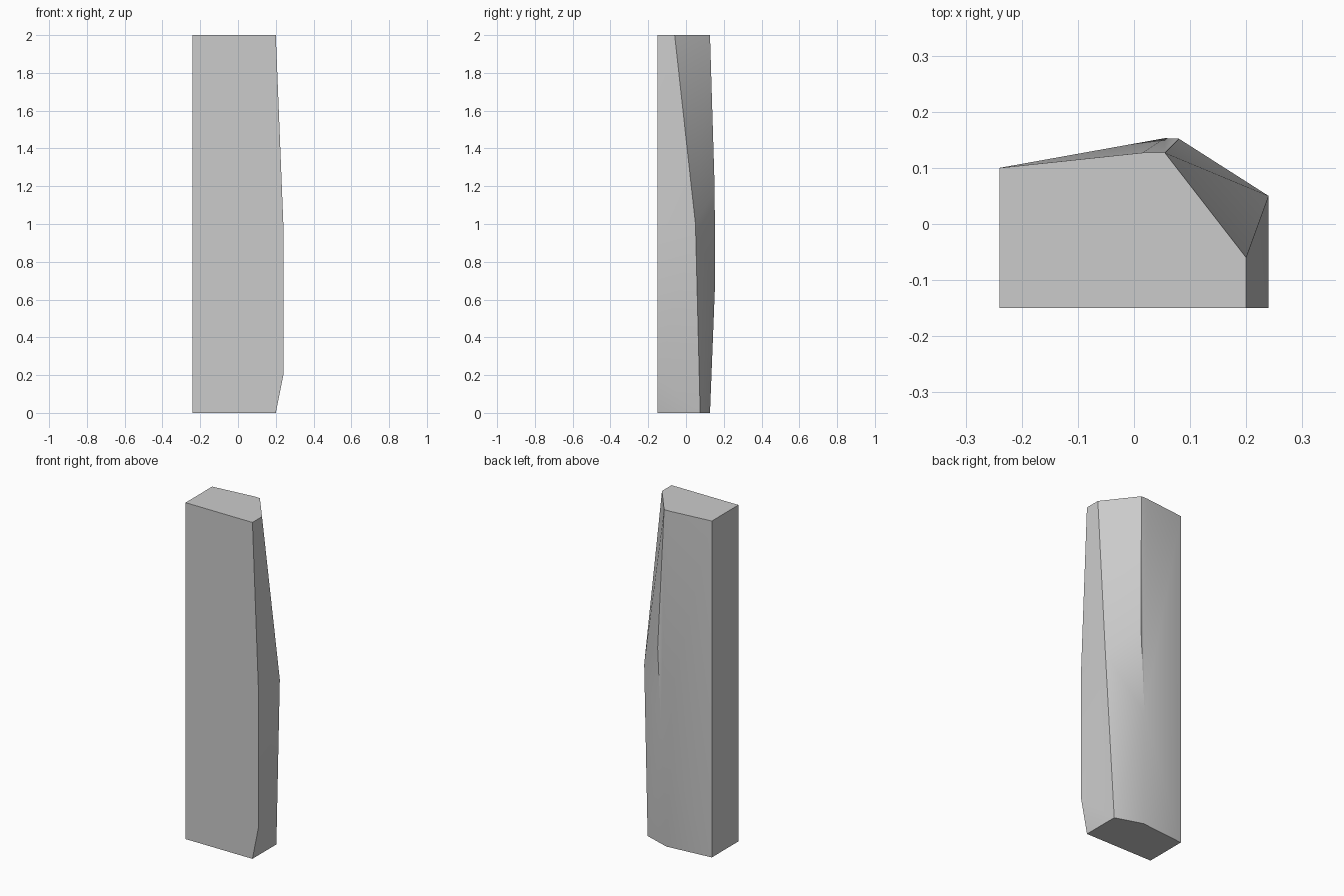
import bpy
import bmesh
import math

if "Cube" in bpy.data.objects:
    bpy.data.objects.remove(bpy.data.objects["Cube"], do_unlink=True)

# Plain stone grey
stone = bpy.data.materials.new("stone_grey")
stone.use_nodes = True
grey = (0.6, 0.6, 0.6, 1)
stone.diffuse_color = grey
stone.node_tree.nodes["Principled BSDF"].inputs["Base Color"].default_value = grey

# Overall limits of the block
TOP, LEFT, FRONT = 2, -0.24, -0.15
SIDE_BACK = 0.1

bm = bmesh.new()
corners = {
    # straight left side
    "left_front_top": (LEFT, FRONT, TOP),
    "left_front_base": (LEFT, FRONT, 0),
    "left_back_top": (LEFT, SIDE_BACK, TOP),
    "left_back_base": (LEFT, SIDE_BACK, 0),
    # bulging front edge on the other side
    "edge_top": (0.2, FRONT, TOP),
    "edge_waist": (0.24, FRONT, 1),
    "edge_knee": (0.24, FRONT, 0.2),
    "edge_base": (0.2, FRONT, 0),
    # chamfer edge
    "chamfer_top": (0.2, -0.06, TOP),
    "chamfer_waist": (0.24, 0.05, 1),
    "chamfer_base": (0.2, 0.075, 0),
    # back ridge
    "ridge_top": (0.055, 0.127, TOP),
    "ridge_top_inner": (0.015, 0.127, TOP),
    "ridge_upper": (0.08, 0.152, 1.18),
    "ridge_lower": (0.055, 0.153, 0.66),
    "ridge_base": (0.04, 0.127, 0),
}
vert = {name: bm.verts.new(co) for name, co in corners.items()}


def face(names):
    bm.faces.new([vert[n] for n in names.split()])


# Flat front, left side, top and base
face("left_front_top left_front_base edge_base edge_knee edge_waist edge_top")
face("left_front_top left_back_top left_back_base left_front_base")
face("left_front_top edge_top chamfer_top ridge_top ridge_top_inner left_back_top")
face("left_front_base left_back_base ridge_base chamfer_base edge_base")

# Bulging side
face("edge_top edge_waist chamfer_waist chamfer_top")
face("edge_waist edge_knee chamfer_waist")
face("edge_knee chamfer_base chamfer_waist")
face("edge_knee edge_base chamfer_base")

# Twisted chamfer
face("chamfer_top chamfer_waist ridge_top")
face("ridge_top chamfer_waist ridge_upper")
face("chamfer_waist ridge_lower ridge_upper")
face("chamfer_waist chamfer_base ridge_lower")
face("chamfer_base ridge_base ridge_lower")

# Gently faceted back
face("ridge_top ridge_upper ridge_lower")
face("ridge_top ridge_lower ridge_top_inner")
face("ridge_top_inner ridge_lower left_back_top")
face("left_back_top ridge_lower left_back_base")
face("ridge_lower ridge_base left_back_base")

bmesh.ops.recalc_face_normals(bm, faces=bm.faces)
mesh = bpy.data.meshes.new("stone_block")
bm.to_mesh(mesh)
bm.free()
mesh.materials.append(stone)

block = bpy.data.objects.new("stone_block", mesh)
bpy.context.collection.objects.link(block)
bpy.ops.object.select_all(action="DESELECT")
block.select_set(True)
bpy.context.view_layer.objects.active = block
bpy.ops.object.shade_smooth_by_angle(angle=math.radians(30))
